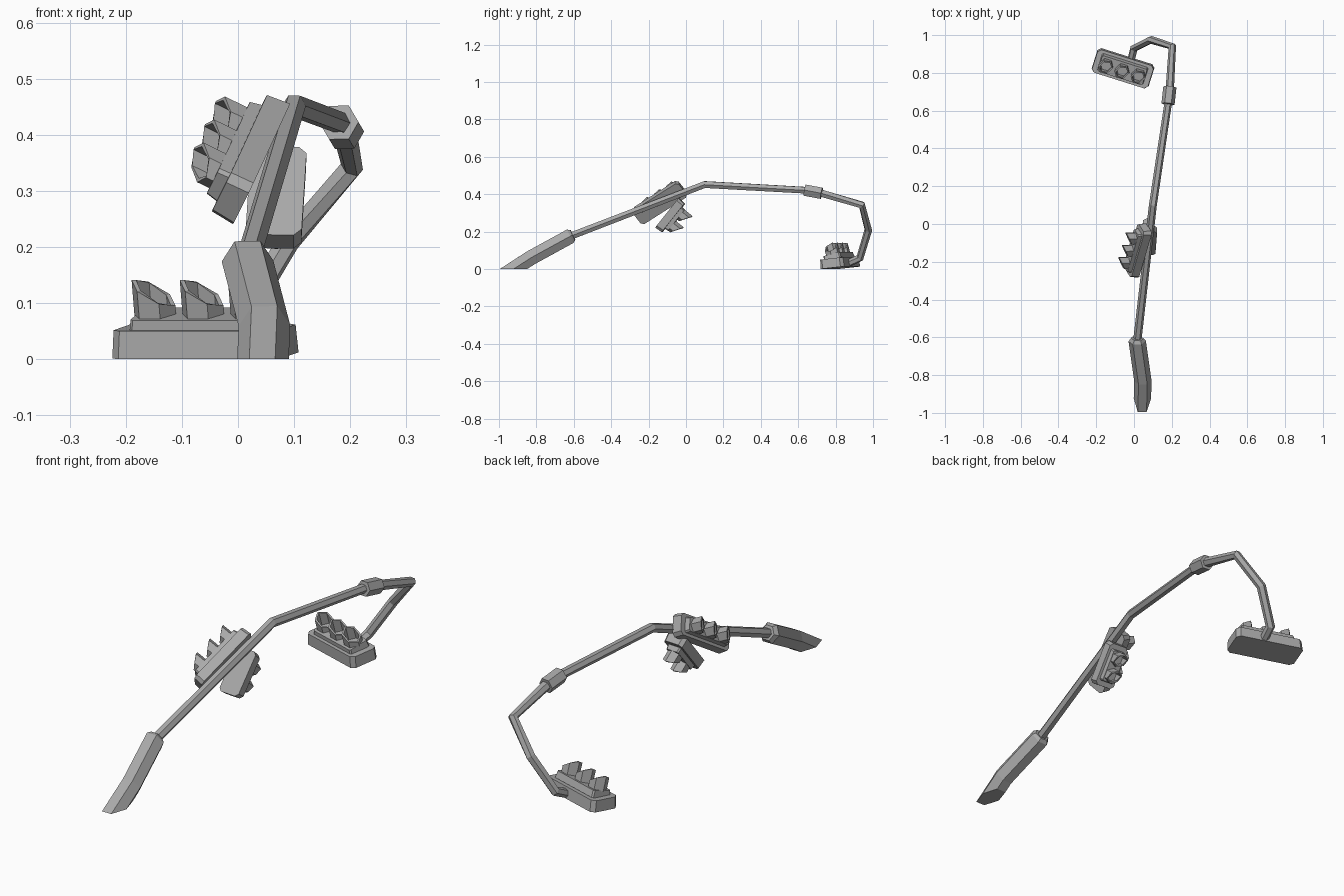
import bpy, bmesh, math
from mathutils import Vector, Matrix

cube = bpy.data.objects.get("Cube")
if cube:
    bpy.data.objects.remove(cube, do_unlink=True)

GREY = (0.40, 0.40, 0.40, 1)
mat = bpy.data.materials.new("weathered grey")
mat.use_nodes = True
mat.diffuse_color = GREY
mat.node_tree.nodes["Principled BSDF"].inputs["Base Color"].default_value = GREY


def finish(name, bm, matrix=None):
    bmesh.ops.recalc_face_normals(bm, faces=bm.faces)
    mesh = bpy.data.meshes.new(name)
    bm.to_mesh(mesh)
    bm.free()
    obj = bpy.data.objects.new(name, mesh)
    mesh.materials.append(mat)
    if matrix:
        obj.matrix_world = matrix
    bpy.context.collection.objects.link(obj)
    return obj


def bridge(bm, rings):
    for a, b in zip(rings, rings[1:]):
        for i in range(len(a)):
            j = (i + 1) % len(a)
            bm.faces.new((a[i], a[j], b[j], b[i]))


def hex_tube(name, points, radii, ground_cut=False):
    """Six-sided bar swept along a bent path."""
    bm = bmesh.new()
    pts = [Vector(p) for p in points]
    side = Vector((1, 0, 0))
    rings = []
    for i, p in enumerate(pts):
        tan = Vector()
        if i:
            tan += (p - pts[i - 1]).normalized()
        if i < len(pts) - 1:
            tan += (pts[i + 1] - p).normalized()
        tan.normalize()
        side = (side - tan * side.dot(tan)).normalized()
        up = side.cross(tan)
        rings.append([bm.verts.new(p + radii[i] * (
            side * math.cos(k * math.pi / 3) + up * math.sin(k * math.pi / 3)))
            for k in range(6)])
    bridge(bm, rings)
    bm.faces.new(rings[0])
    bm.faces.new(rings[-1])
    if ground_cut:
        cut = bmesh.ops.bisect_plane(
            bm, geom=bm.verts[:] + bm.edges[:] + bm.faces[:],
            plane_co=(0, 0, 0), plane_no=(0, 0, 1), clear_inner=True)
        edges = [e for e in cut["geom_cut"] if isinstance(e, bmesh.types.BMEdge)]
        bmesh.ops.contextual_create(bm, geom=edges)
    return finish(name, bm)


def frame(origin, along, out):
    """Local x runs up the lamp row, local z points out of the lamps."""
    u = Vector(along).normalized()
    n = Vector(out)
    n = (n - u * n.dot(u)).normalized()
    m = Matrix((u, n.cross(u), n)).transposed().to_4x4()
    m.translation = Vector(origin)
    return m


def plate(name, length, width, z0, z1, chamfer, inset, matrix):
    """Slab with clipped corners and slightly drawn-in top."""
    bm = bmesh.new()
    rings = []
    for z, shrink in ((z0, 0), (z1, inset)):
        x, y, c = length / 2 - shrink, width / 2 - shrink, chamfer
        outline = [(x, c - y), (x, y - c), (x - c, y), (c - x, y),
                   (-x, y - c), (-x, c - y), (c - x, -y), (x - c, -y)]
        rings.append([bm.verts.new((a, b, z)) for a, b in outline])
    bridge(bm, rings)
    bm.faces.new(rings[0])
    bm.faces.new(rings[1])
    return finish(name, bm, matrix)


def visor(name, x, z, r, matrix):
    """Hollow six-sided hood, tall on its upper side."""
    bm = bmesh.new()

    def ring(radius, slanted):
        out = []
        for k in range(6):
            a = k * math.pi / 3
            h = r * (1.0 + 0.6 * math.cos(a)) if slanted else -0.004
            out.append(bm.verts.new((x + radius * math.cos(a),
                                     radius * math.sin(a), z + h)))
        return out

    outer, rim = ring(r, False), ring(r, True)
    lip, floor = ring(r * 0.78, True), ring(r * 0.78, False)
    bridge(bm, [outer, rim, lip, floor, outer])
    return finish(name, bm, matrix)


def signal_head(name, matrix, length, width, count, s=1.0, tilt=0.0):
    plate(name + "_backplate", length, width, 0, 0.05 * s, 0.016 * s, 0.003, matrix)
    panel = matrix @ Matrix.Translation((0, 0, 0.045 * s)) @ Matrix.Rotation(tilt, 4, "X")
    plate(name + "_panel", length - 0.06 * s, width - 0.035 * s, 0, 0.03 * s,
          0.006, 0.004, panel)
    for i in range(count):
        visor(f"{name}_visor_{i + 1}", (i - (count - 1) / 2) * 0.09 * s,
              0.03 * s, 0.039 * s, panel)


# Pole: thick foot sunk to the ground, bent mast, collar, and curled tip
foot_top = (0.017, -0.62, 0.175)
bend = (0.10, 0.10, 0.452)
collar_a, collar_b = (0.18, 0.635, 0.422), (0.19, 0.725, 0.405)
hex_tube("pole_foot", [(0.043, -0.98, -0.037), (0.047, -0.83, 0.06), foot_top,
                       (0.018, -0.605, 0.182)],
         [0.046, 0.046, 0.046, 0.034], ground_cut=True)
hex_tube("mast", [foot_top, bend, collar_a], [0.022, 0.021, 0.02])
hex_tube("collar", [collar_a, collar_b], [0.035, 0.035])
hex_tube("curled_arm", [collar_b, (0.203, 0.94, 0.343), (0.09, 0.975, 0.21),
                        (0.0, 0.93, 0.06), (-0.015, 0.87, 0.032)],
         [0.022, 0.021, 0.021, 0.021, 0.02])

# Fallen head lying on its back, leaning slightly forward
yaw, lean = math.radians(17.5), math.radians(6)
ahead = Vector((-math.sin(yaw), -math.cos(yaw), 0))
signal_head("fallen_head",
            frame((-0.058, 0.825, 0.007), (-math.cos(yaw), math.sin(yaw), 0),
                  ahead * math.sin(lean) + Vector((0, 0, math.cos(lean)))),
            0.316, 0.134, 3, tilt=-math.radians(9))

# Two heads still fixed to the mast
signal_head("upper_head", frame((0.042, -0.14, 0.348), (0.24, 0.82, 0.52), (-0.8, 0, 0.4)),
            0.30, 0.10, 3, s=0.88)
signal_head("lower_head", frame((0.068, -0.10, 0.30), (0.05, 0.62, 0.78), (0.05, 0.78, -0.62)),
            0.20, 0.10, 2, s=0.85)
